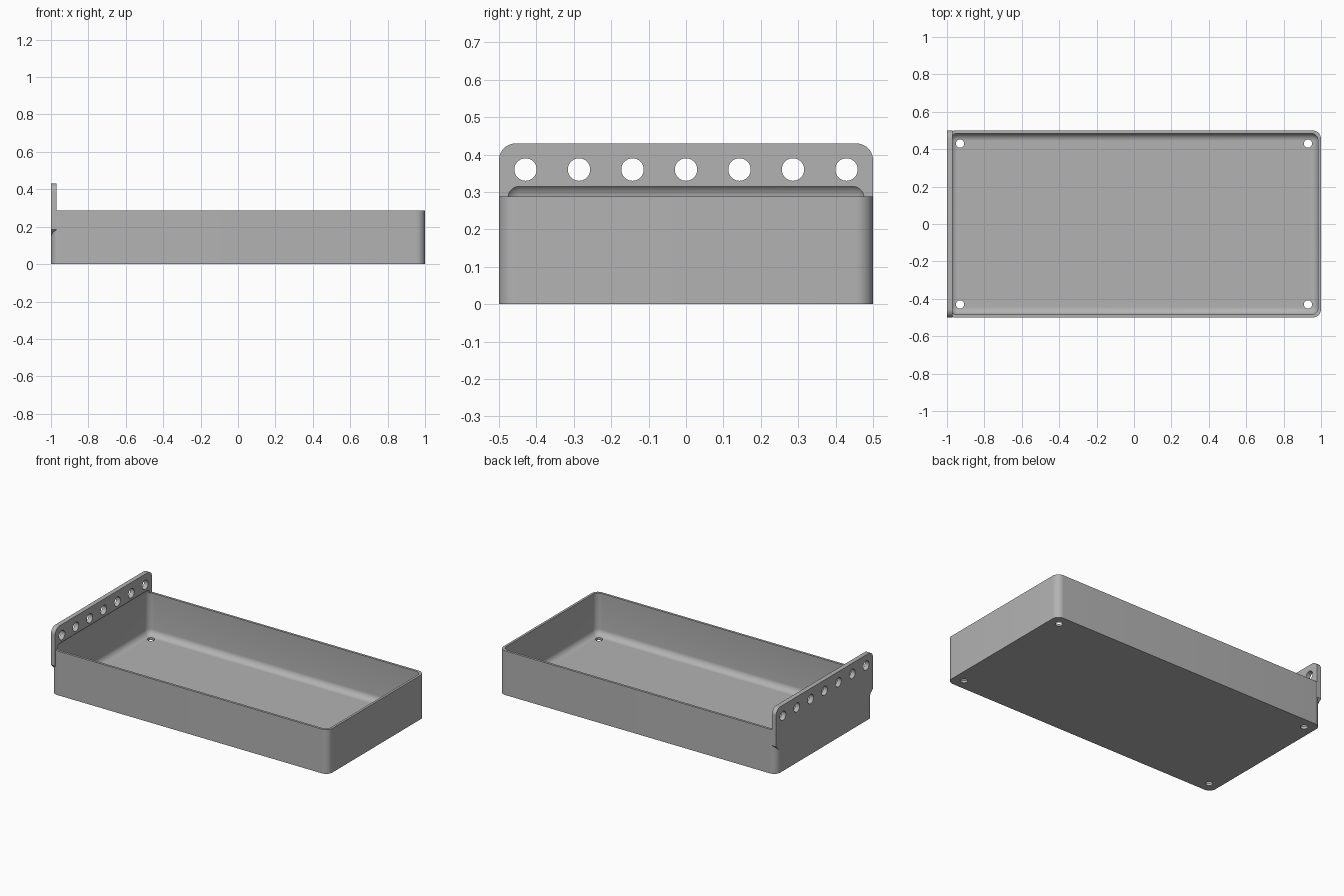
import bpy
import bmesh
from math import cos, sin, pi, radians
from mathutils import Matrix, Vector

if "Cube" in bpy.data.objects:
    bpy.data.objects.remove(bpy.data.objects["Cube"], do_unlink=True)

WALL = 0.015
RIM = 0.288
CORNER = 0.045
RAIL_TOP = 0.43

grey = bpy.data.materials.new("plain grey")
grey.use_nodes = True
colour = (0.45, 0.45, 0.45, 1)
grey.diffuse_color = colour
grey.node_tree.nodes["Principled BSDF"].inputs["Base Color"].default_value = colour


def finish(name, bm):
    bmesh.ops.recalc_face_normals(bm, faces=bm.faces)
    mesh = bpy.data.meshes.new(name)
    bm.to_mesh(mesh)
    bm.free()
    mesh.materials.append(grey)
    obj = bpy.data.objects.new(name, mesh)
    bpy.context.collection.objects.link(obj)
    return obj


def rounded_box(name, low, high, radius, pick=lambda edge: True, segments=10):
    """Box between two corners, with the picked edges rounded."""
    low, high = Vector(low), Vector(high)
    bm = bmesh.new()
    bmesh.ops.create_cube(bm, size=1)
    for v in bm.verts:
        v.co = (low + high) / 2 + v.co * (high - low)
    bmesh.ops.bevel(bm, geom=[e for e in bm.edges if pick(e)], offset=radius,
                    segments=segments, profile=0.5, affect='EDGES')
    return finish(name, bm)


def drill(name, centre, radius, depth, axis):
    bm = bmesh.new()
    turn = Matrix.Rotation(pi / 2, 4, 'Y') if axis == 'X' else Matrix()
    bmesh.ops.create_cone(bm, cap_ends=True, segments=32, radius1=radius, radius2=radius,
                          depth=depth, matrix=Matrix.Translation(centre) @ turn)
    return finish(name, bm)


def combine(target, tool, operation):
    mod = target.modifiers.new(operation.lower(), 'BOOLEAN')
    mod.operation = operation
    mod.solver = 'EXACT'
    mod.object = tool
    bpy.context.view_layer.objects.active = target
    bpy.ops.object.modifier_apply(modifier=mod.name)
    bpy.data.objects.remove(tool, do_unlink=True)


def upright(edge):
    a, b = edge.verts
    return abs(a.co.z - b.co.z) > 0.01


# Tray block with rounded upright corners
tray = rounded_box("tray_with_hanging_rail", (-1, -0.5, 0), (1, 0.5, RIM), CORNER, upright)

# Hanging rail: round upper corners, sloping lower corners
half = [(0.46, 0.145), (0.5, 0.185)]
for i in range(11):
    a = i / 10 * pi / 2
    half.append((0.5 - CORNER + CORNER * cos(a), RAIL_TOP - CORNER + CORNER * sin(a)))
outline = half + [(-y, z) for y, z in reversed(half)]
bm = bmesh.new()
face = bm.faces.new([bm.verts.new((-1, y, z)) for y, z in outline])
extruded = bmesh.ops.extrude_face_region(bm, geom=[face])["geom"]
bmesh.ops.translate(bm, vec=(0.03, 0, 0),
                    verts=[g for g in extruded if isinstance(g, bmesh.types.BMVert)])
combine(tray, finish("rail", bm), 'UNION')

# Hollow with all edges rounded, scooping into the foot of the rail
hollow = rounded_box("hollow", (-1 + WALL, -0.5 + WALL, WALL),
                     (1 - WALL, 0.5 - WALL, 0.324), 0.04)
combine(tray, hollow, 'DIFFERENCE')

# Row of hanging holes
for i in range(-3, 4):
    combine(tray, drill("hanging_hole", (-0.985, i * 0.143, 0.36), 0.03, 0.1, 'X'), 'DIFFERENCE')

# Drain holes in the floor corners
for x in (-0.93, 0.93):
    for y in (-0.43, 0.43):
        combine(tray, drill("drain_hole", (x, y, 0), 0.022, 0.1, 'Z'), 'DIFFERENCE')

bpy.ops.object.select_all(action='DESELECT')
tray.select_set(True)
bpy.context.view_layer.objects.active = tray
bpy.ops.object.shade_smooth_by_angle(angle=radians(30))
